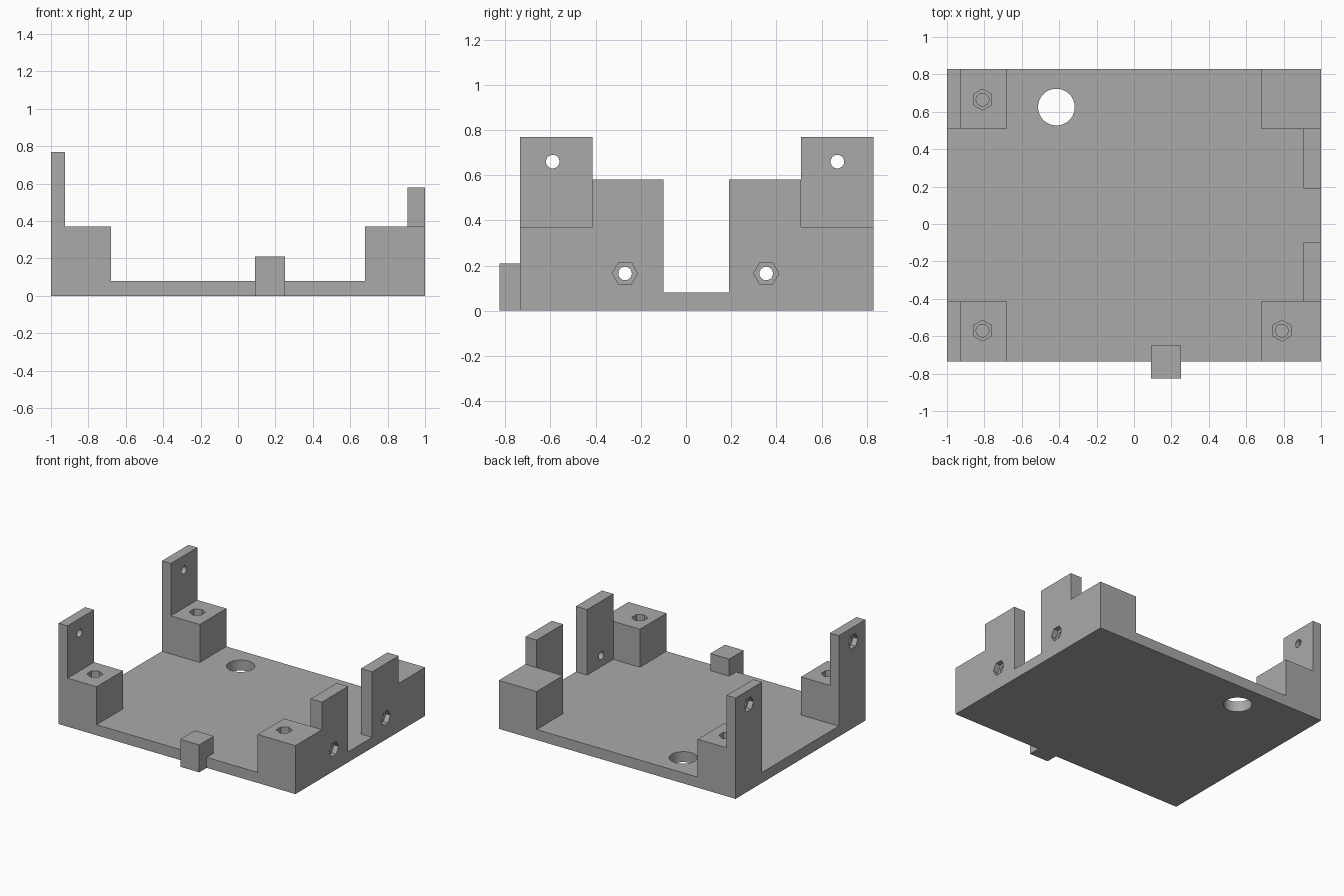
import bpy
import math
from mathutils import Vector

if "Cube" in bpy.data.objects:
    bpy.data.objects.remove(bpy.data.objects["Cube"], do_unlink=True)

# Material
grey = bpy.data.materials.new("plain_grey")
grey.use_nodes = True
grey.diffuse_color = (0.4, 0.4, 0.4, 1)
grey.node_tree.nodes["Principled BSDF"].inputs["Base Color"].default_value = grey.diffuse_color


def box(name, x, y, z):
    """Box from three (low, high) ranges."""
    lo, hi = Vector((x[0], y[0], z[0])), Vector((x[1], y[1], z[1]))
    bpy.ops.mesh.primitive_cube_add(size=1, location=(lo + hi) / 2)
    ob = bpy.context.object
    ob.name = name
    ob.scale = hi - lo
    bpy.ops.object.transform_apply(location=True, rotation=True, scale=True)
    ob.data.materials.append(grey)
    return ob


def drill(name, centre, radius, depth, sides, axis):
    """Prism cutter along x or z, with a corner pointing along y."""
    turn = (0, math.pi / 2, 0) if axis == "x" else (0, 0, 0)
    bpy.ops.mesh.primitive_cylinder_add(vertices=sides, radius=radius, depth=depth,
                                        location=centre, rotation=turn)
    ob = bpy.context.object
    ob.name = name
    ob.hide_render = True
    ob.data.materials.append(grey)
    return ob


def combine(target, tool, operation):
    """Apply a boolean and remove the tool object."""
    mod = target.modifiers.new(operation, "BOOLEAN")
    mod.operation, mod.solver, mod.object = operation, "EXACT", tool
    bpy.context.view_layer.objects.active = target
    bpy.ops.object.modifier_apply(modifier=mod.name)
    bpy.data.objects.remove(tool, do_unlink=True)


FRONT, BACK = (-0.735, -0.415), (0.51, 0.83)
LEFT, RIGHT = (0.68, 1), (-1, -0.68)
BLOCK_TOP, HEX, BORE = 0.37, 0.056, 0.03

# Base plate with a locating peg on the front edge
tray = box("mounting_tray", (-1, 1), (FRONT[0], BACK[1]), (0, 0.08))
parts = [box("front_peg", (0.09, 0.25), (-0.825, -0.65), (0, 0.21))]

# Corner blocks, tall tabs on one side and short walls on the other
for end, y in (("front", FRONT), ("back", BACK)):
    parts.append(box(end + "_right_block", RIGHT, y, (0, BLOCK_TOP)))
    parts.append(box(end + "_left_block", LEFT, y, (0, BLOCK_TOP)))
    parts.append(box(end + "_tab", (-1, -0.925), y, (0, 0.77)))
for end, y in (("front", (FRONT[1], -0.1)), ("back", (0.19, BACK[0]))):
    parts.append(box(end + "_wall", (0.905, 1), y, (0, 0.58)))
for part in parts:
    combine(tray, part, "UNION")

# Cable hole through the plate
cutters = [drill("plate_hole", (-0.415, 0.625, 0.04), 0.098, 0.3, 48, "z")]

# Blind nut pockets in three block tops
for x, y in ((-0.81, -0.57), (-0.81, 0.665), (0.79, -0.57)):
    cutters.append(drill("block_nut", (x, y, BLOCK_TOP), HEX, 0.1, 6, "z"))
    cutters.append(drill("block_bore", (x, y, BLOCK_TOP), 0.034, 0.4, 32, "z"))

# Bolt holes with outer nut pockets in the tabs and walls
for x, y, z in ((-1, -0.59, 0.66), (-1, 0.67, 0.66), (1, -0.27, 0.165), (1, 0.355, 0.165)):
    cutters.append(drill("side_nut", (x, y, z), HEX, 0.08, 6, "x"))
    cutters.append(drill("side_bore", (x, y, z), BORE, 0.3, 32, "x"))
for cutter in cutters:
    combine(tray, cutter, "DIFFERENCE")

# Smooth bores, sharp edges
bpy.ops.object.select_all(action="DESELECT")
tray.select_set(True)
bpy.context.view_layer.objects.active = tray
bpy.ops.object.shade_smooth_by_angle(angle=math.radians(30))
